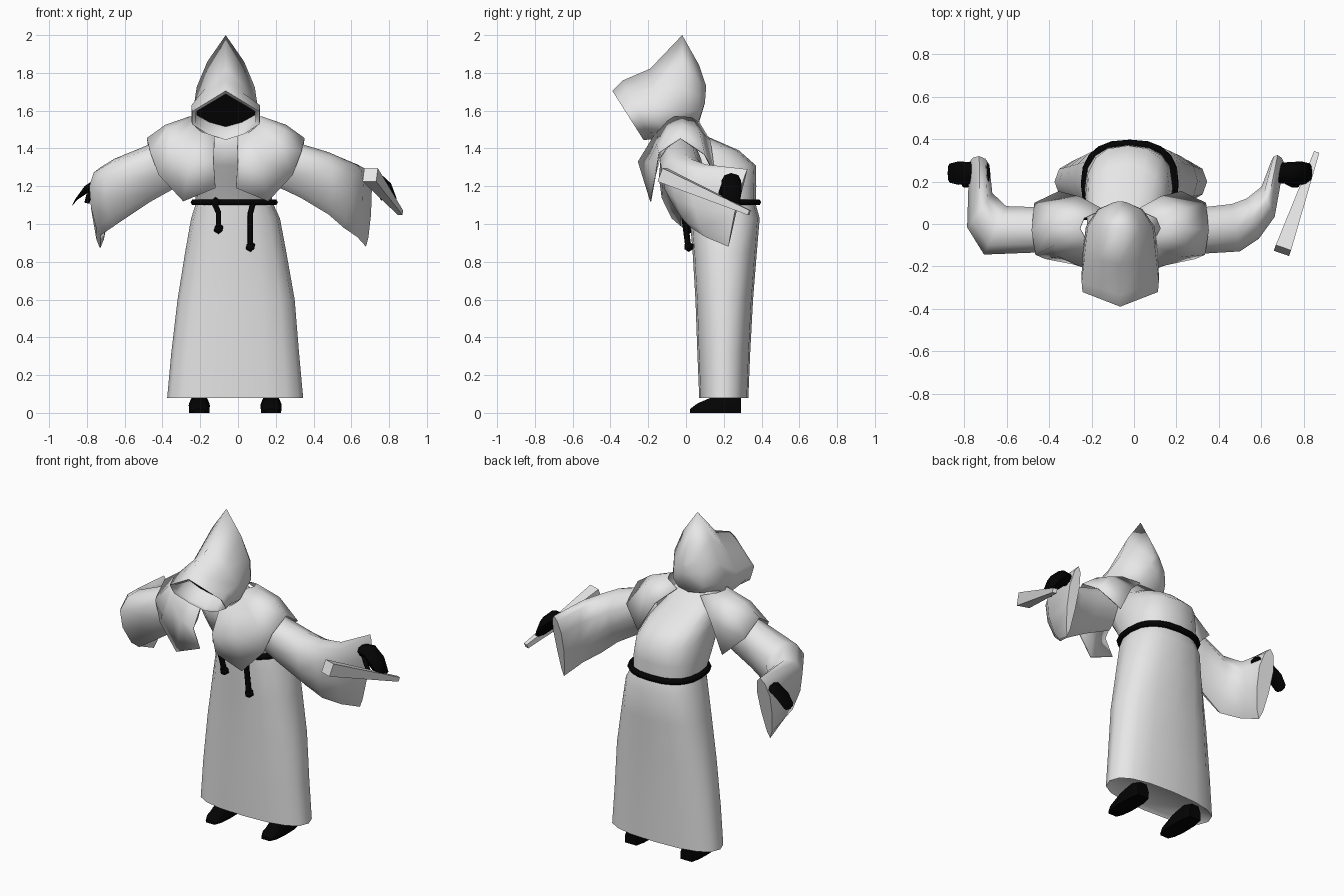
import bpy, bmesh, math
from mathutils import Vector

if "Cube" in bpy.data.objects:
    bpy.data.objects.remove(bpy.data.objects["Cube"])

CX = -0.065  # centre line of hood and cape


def material(name, rgb):
    m = bpy.data.materials.new(name)
    m.diffuse_color = (*rgb, 1)
    m.use_nodes = True
    m.node_tree.nodes["Principled BSDF"].inputs["Base Color"].default_value = m.diffuse_color
    return m


CLOTH = material("pale_cloth", (0.8, 0.8, 0.8))
BLACK = material("black", (0.001, 0.001, 0.001))


def finish(bm, name, mat, smooth=50, recalc=True):
    if recalc:
        bmesh.ops.recalc_face_normals(bm, faces=bm.faces)
    me = bpy.data.meshes.new(name)
    bm.to_mesh(me)
    bm.free()
    ob = bpy.data.objects.new(name, me)
    bpy.context.collection.objects.link(ob)
    me.materials.append(mat)
    if smooth:
        bpy.ops.object.select_all(action='DESELECT')
        ob.select_set(True)
        bpy.context.view_layer.objects.active = ob
        bpy.ops.object.shade_smooth_by_angle(angle=math.radians(smooth))
    return ob


def loft(name, rings, mat, smooth=50, cap_start=True, cap_end=True):
    """Skin a list of closed point rings."""
    bm = bmesh.new()
    rows = [[bm.verts.new(p) for p in r] for r in rings]
    n = len(rows[0])
    for a, b in zip(rows, rows[1:]):
        for i in range(n):
            j = (i + 1) % n
            bm.faces.new((a[i], a[j], b[j], b[i]))
    if cap_start:
        bm.faces.new(rows[0][::-1])
    if cap_end:
        bm.faces.new(rows[-1])
    return finish(bm, name, mat, smooth)


def body_ring(z, cx, w, y0, y1, n=16, e=0.8):
    """Rounded horizontal ring, half width w, from y0 to y1."""
    pts = []
    for i in range(n):
        c, s = math.cos(math.tau * i / n), math.sin(math.tau * i / n)
        pts.append((cx + w * math.copysign(abs(c) ** e, c),
                    (y0 + y1) / 2 + (y1 - y0) / 2 * math.copysign(abs(s) ** e, s), z))
    return pts


def tube(name, pts, r, closed=False):
    cu = bpy.data.curves.new(name, 'CURVE')
    cu.dimensions = '3D'
    cu.bevel_depth, cu.bevel_resolution, cu.use_fill_caps = r, 1, True
    sp = cu.splines.new('POLY')
    sp.points.add(len(pts) - 1)
    for p, q in zip(sp.points, pts):
        p.co = (*q, 1)
    sp.use_cyclic_u = closed
    cu.materials.append(BLACK)
    ob = bpy.data.objects.new(name, cu)
    bpy.context.collection.objects.link(ob)


def ball(name, loc, r):
    bm = bmesh.new()
    bmesh.ops.create_icosphere(bm, subdivisions=1, radius=r)
    bmesh.ops.translate(bm, verts=bm.verts, vec=loc)
    finish(bm, name, BLACK)


# Skirt and hunched torso
loft("skirt", [body_ring(0.10, -0.015, 0.33, 0.09, 0.31),
               body_ring(0.08, -0.015, 0.36, 0.07, 0.33),
               body_ring(0.32, -0.015, 0.338, 0.06, 0.34),
               body_ring(0.60, -0.01, 0.31, 0.05, 0.355),
               body_ring(0.85, -0.012, 0.268, 0.035, 0.375),
               body_ring(1.03, -0.013, 0.235, 0.02, 0.39),
               body_ring(1.12, -0.02, 0.20, 0.015, 0.365)], CLOTH)
loft("torso", [body_ring(1.10, -0.02, 0.20, 0.015, 0.37),
               body_ring(1.20, -0.025, 0.208, -0.04, 0.372),
               body_ring(1.31, -0.03, 0.20, -0.12, 0.37),
               body_ring(1.39, -0.04, 0.185, -0.16, 0.28),
               body_ring(1.46, -0.055, 0.165, -0.14, 0.12),
               body_ring(1.55, CX, 0.13, -0.12, 0.05)], CLOTH, 60)

# Shoulder cape: (side offset, y, z) at neck, shoulder and hem, front to back
CAPE = [((.06, -.17, 1.47), (.065, -.255, 1.33), (.055, -.205, 1.19)),
        ((.11, -.15, 1.50), (.19, -.20, 1.33), (.225, -.19, 1.12)),
        ((.15, -.10, 1.55), (.29, -.155, 1.42), (.355, -.165, 1.26)),
        ((.17, -.06, 1.57), (.31, -.10, 1.50), (.40, -.145, 1.38)),
        ((.19, -.02, 1.57), (.32, -.02, 1.525), (.418, -.03, 1.455)),
        ((.17, .03, 1.565), (.30, .07, 1.50), (.405, .10, 1.37)),
        ((.08, .07, 1.54), (.19, .13, 1.44), (.29, .155, 1.26))]
for side, label in ((-1, "left"), (1, "right")):
    bm = bmesh.new()
    cols = [[bm.verts.new((CX + side * d, y, z)) for d, y, z in c] for c in CAPE]
    for a, b in zip(cols, cols[1:]):
        for k in range(2):
            q = (a[k], a[k + 1], b[k + 1], b[k])
            bm.faces.new(q if side > 0 else q[::-1])
    ob = finish(bm, label + "_cape", CLOTH, 70, recalc=False)
    mod = ob.modifiers.new("thickness", 'SOLIDIFY')
    mod.thickness = 0.006


# Bell sleeves with a drooping point: inner xy, outer xy, top z, bottom z, cuff tilt
def sleeve_ring(ax, ay, bx, by, zt, zb, tilt=0.0, n=10):
    pts = []
    for i in range(n):
        a = math.tau * i / n + math.pi / 2
        c, v = math.cos(a), math.sin(a)
        if v < 0:  # narrow the lower half towards a keel
            c = math.copysign(0.5 * abs(c) + 0.5 * (1 + v), c)
        u = c / 2 + 0.5
        mid = zb + (zt - zb) * 0.6
        z = mid + v * ((zt - mid) if v > 0 else (mid - zb))
        pts.append((ax + (bx - ax) * u, ay + (by - ay) * u + tilt * v, z))
    return pts


LEFT = [(-.28, .06, -.28, -.11, 1.47, 1.22), (-.46, .085, -.46, -.14, 1.425, 1.12),
        (-.60, .09, -.71, -.15, 1.345, .99), (-.665, .15, -.79, -.02, 1.30, .94),
        (-.68, .265, -.78, .275, 1.28, .87, .05)]
RIGHT = [(.16, .06, .16, -.11, 1.47, 1.22), (.33, .085, .33, -.145, 1.425, 1.14),
         (.46, .10, .50, -.135, 1.38, 1.05), (.53, .125, .59, -.075, 1.345, .98),
         (.60, .18, .665, .03, 1.315, .93), (.645, .28, .71, .27, 1.29, .88, .05)]
for label, rows in (("left", LEFT), ("right", RIGHT)):
    loft(label + "_sleeve", [sleeve_ring(*r) for r in rows], CLOTH, 60)

# Hood: (width, height) fractions for the hexagonal rim and the rounder crown
RIM = [(0, 1), (.5, .79), (1, .58), (1, .32), (.55, .12), (0, 0)]
CROWN = [(0, 1), (.6, .72), (.95, .45), (1, .2), (.68, .05), (0, 0)]


def hood_ring(yt, zt, yb, zb, w, half=CROWN):
    outline = half + [(-u, v) for u, v in half[-2:0:-1]]
    return [(CX + u * w, yb + (yt - yb) * v, zb + (zt - zb) * v) for u, v in outline]


inner = hood_ring(-.21, 1.71, -.15, 1.515, .155, RIM)
loft("hood", [inner,
              hood_ring(-.37, 1.688, -.22, 1.465, .158, RIM),
              hood_ring(-.39, 1.705, -.225, 1.445, .178, RIM),
              hood_ring(-.335, 1.76, -.19, 1.447, .182, RIM),
              hood_ring(-.19, 1.822, -.13, 1.46, .178),
              hood_ring(-.02, 2.00, -.01, 1.50, .162),
              hood_ring(.07, 1.84, .07, 1.54, .105),
              hood_ring(.107, 1.73, .10, 1.64, .03)], CLOTH, 85, cap_start=False)
bm = bmesh.new()
bm.faces.new([bm.verts.new(p) for p in inner])
finish(bm, "dark_face", BLACK, 0)

# Rope belt with knot and two hanging ends
tube("rope_belt", body_ring(1.115, -0.02, 0.213, 0.0, 0.38, 20), 0.018, True)
ball("belt_knot", (-0.12, -0.005, 1.115), 0.027)
for label, x0, x1, zb in (("left", -.125, -.103, .975), ("right", .08, .066, .88)):
    tube(label + "_rope_end", [(x0, -.01, 1.11), (x1, -.012, 1.06), (x1, .012, zb)], 0.016)
    ball(label + "_rope_tassel", (x1, .015, zb), 0.028)


# Hands: flat mitts following a short drooping path, each with a thumb
def hand(name, path, thumb):
    rings = []
    for x, y, z, w, t in path:
        rings.append([(x + t * math.cos(a) * .5, y + w * math.sin(a),
                       z + t * math.cos(a)) for a in [math.tau * i / 8 for i in range(8)]])
    loft(name, rings, BLACK)
    tube(name + "_thumb", thumb, 0.014)


hand("left_hand", [(-.69, .24, 1.215, .045, .025), (-.77, .24, 1.205, .052, .035),
                   (-.83, .24, 1.165, .055, .035), (-.87, .24, 1.115, .045, .018)],
     [(-.76, .20, 1.19), (-.79, .185, 1.15), (-.80, .185, 1.11)])
hand("right_hand", [(.66, .24, 1.235, .045, .025), (.73, .24, 1.23, .052, .04),
                    (.79, .24, 1.175, .055, .04), (.83, .24, 1.115, .045, .02)],
     [(.72, .20, 1.21), (.75, .185, 1.17), (.77, .185, 1.13)])

# Tapered rod held in the right hand
p0, p1 = Vector((.70, -.125, 1.26)), Vector((.86, .335, 1.06))
axis = (p1 - p0).normalized()
side = axis.cross(Vector((0, 0, 1))).normalized()
up = side.cross(axis)
loft("rod", [[p + side * (a * h) + up * (b * h)
              for a, b in ((-1, -1), (1, -1), (1, 1), (-1, 1))]
             for p, h in ((p0, .038), (p1, .013))], CLOTH, 0)

# Shoes
for label, cx in (("left", -0.205), ("right", 0.175)):
    rings = []
    for y, w, h in ((.02, .03, .02), (.06, .048, .05), (.13, .056, .08),
                    (.23, .054, .10), (.29, .04, .085)):
        rings.append([(cx + w * u, y, h * v) for u, v in
                      ((-.95, 0), (.95, 0), (1, .5), (.6, 1), (-.6, 1), (-1, .5))])
    loft(label + "_shoe", rings, BLACK, 40)
